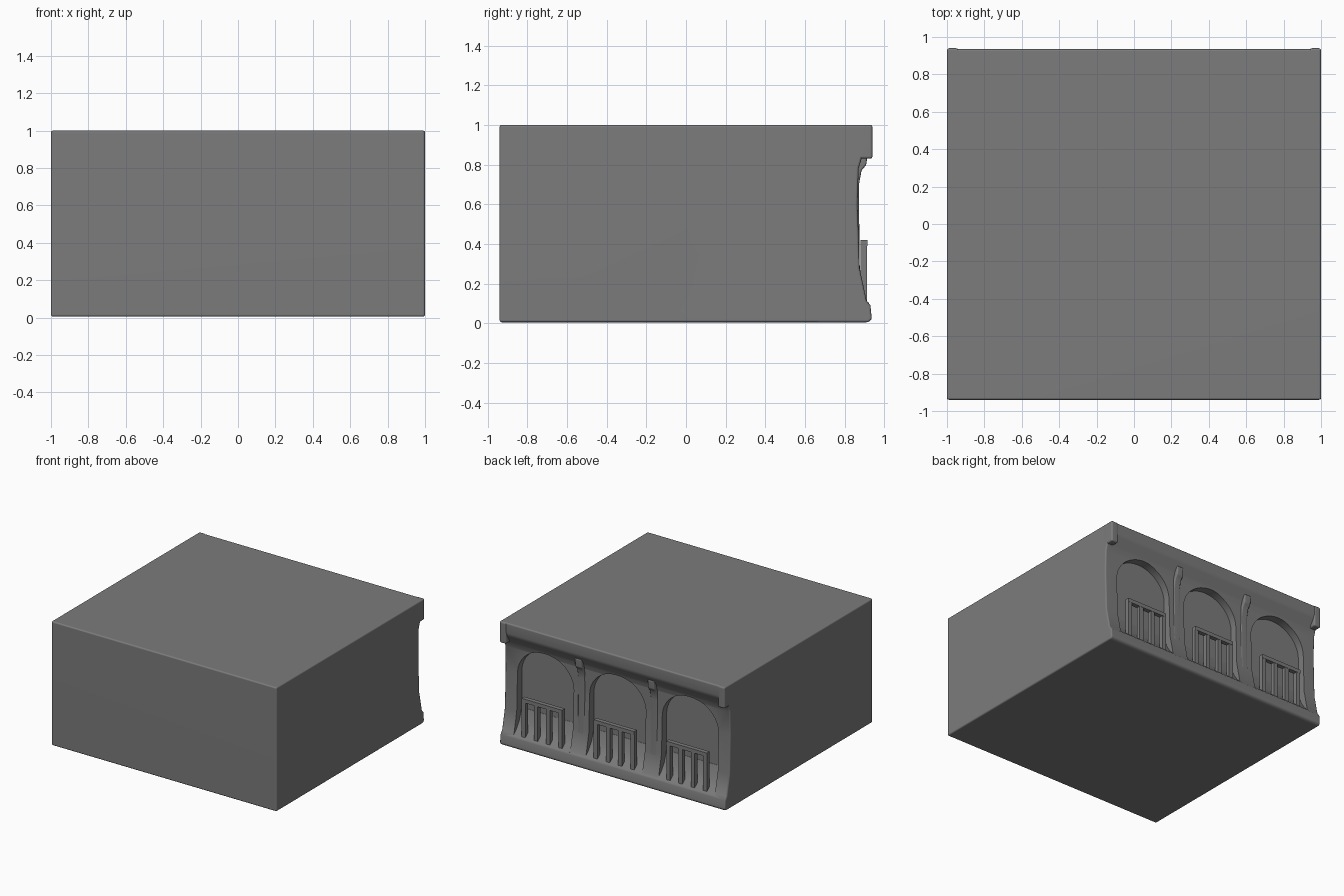
import bpy, bmesh, math

if "Cube" in bpy.data.objects:
    bpy.data.objects.remove(bpy.data.objects["Cube"])

BAYS = (-0.645, 0.0, 0.64)
DARK = bpy.data.materials.new("dark_grey")
DARK.diffuse_color = (0.2, 0.2, 0.2, 1)
DARK.use_nodes = True
DARK.node_tree.nodes["Principled BSDF"].inputs["Base Color"].default_value = DARK.diffuse_color


def activate(obj):
    bpy.ops.object.select_all(action='DESELECT')
    obj.select_set(True)
    bpy.context.view_layer.objects.active = obj


def bevel(obj, width, segments=3):
    activate(obj)
    m = obj.modifiers.new("soft_edges", 'BEVEL')
    m.width, m.segments = width, segments
    m.limit_method, m.angle_limit = 'ANGLE', math.radians(35)
    bpy.ops.object.modifier_apply(modifier=m.name)


def smooth(obj):
    activate(obj)
    bpy.ops.object.shade_smooth_by_angle(angle=math.radians(35))
    m = obj.modifiers.new("even_shading", 'WEIGHTED_NORMAL')
    m.keep_sharp = True


def link(name, bm):
    bmesh.ops.recalc_face_normals(bm, faces=bm.faces)
    mesh = bpy.data.meshes.new(name)
    bm.to_mesh(mesh)
    bm.free()
    mesh.materials.append(DARK)
    obj = bpy.data.objects.new(name, mesh)
    bpy.context.collection.objects.link(obj)
    return obj


def prism(name, points, offset):
    """Close a polygon of 3D points and extrude it along offset."""
    bm = bmesh.new()
    face = bm.faces.new([bm.verts.new(p) for p in points])
    ext = bmesh.ops.extrude_face_region(bm, geom=[face])
    moved = [g for g in ext['geom'] if isinstance(g, bmesh.types.BMVert)]
    bmesh.ops.translate(bm, vec=offset, verts=moved)
    return link(name, bm)


def across(name, profile, x0, x1):
    """Extrude a (y, z) side profile from x0 to x1."""
    return prism(name, [(x0, y, z) for y, z in profile], (x1 - x0, 0, 0))


def add_box(bm, x0, x1, y0, y1, z0, z1):
    v = bmesh.ops.create_cube(bm, size=1)['verts']
    bmesh.ops.scale(bm, vec=(x1 - x0, y1 - y0, z1 - z0), verts=v)
    bmesh.ops.translate(bm, vec=((x0 + x1) / 2, (y0 + y1) / 2, (z0 + z1) / 2), verts=v)


# Building block: side profile with plinth, battered wall and coved cornice on the back
profile = [(-0.94, 0.005), (0.92, 0.005), (0.937, 0.02), (0.93, 0.09), (0.91, 0.115),
           (0.875, 0.28), (0.865, 0.6), (0.87, 0.78), (0.885, 0.83), (0.925, 0.89),
           (0.935, 0.92), (0.935, 1.0), (-0.94, 1.0)]
body = across("building_block", profile, -1, 1)
bevel(body, 0.014)

# Arched bays cut into the back wall
for cx in BAYS:
    arch = [(cx - 0.25, 0.10), (cx + 0.25, 0.10)]
    arch += [(cx + 0.25 * math.cos(a), 0.58 + 0.23 * math.sin(a))
             for a in (math.pi * i / 24 for i in range(25))]
    cutter = prism("arch_cutter", [(x, 0.81, z) for x, z in arch], (0, 0.3, 0))
    cutter.hide_render = True
    activate(body)
    m = body.modifiers.new("arch", 'BOOLEAN')
    m.operation, m.object, m.solver = 'DIFFERENCE', cutter, 'EXACT'
    bpy.ops.object.modifier_apply(modifier=m.name)
    bpy.data.objects.remove(cutter)
smooth(body)

# Sloping sills that sweep from the niche wall down to the plinth
for cx in BAYS:
    sill = across("sill", [(0.80, 0.08), (0.93, 0.08), (0.92, 0.105), (0.88, 0.14),
                           (0.84, 0.20), (0.812, 0.29), (0.80, 0.29)], cx - 0.252, cx + 0.252)
    smooth(sill)

# Piers between the bays, flaring into brackets under the cornice
pier_profile = [(0.80, 0.09), (0.90, 0.09), (0.89, 0.16), (0.875, 0.3), (0.872, 0.7),
                (0.885, 0.77), (0.91, 0.80), (0.915, 0.87), (0.80, 0.87)]
for cx in (-0.325, 0.32):
    pier = across("pier", pier_profile, cx - 0.03, cx + 0.03)
    bevel(pier, 0.01)
    smooth(pier)

# Corner brackets closing the cornice at both ends
for side in (-1, 1):
    bm = bmesh.new()
    add_box(bm, *sorted((side * 0.94, side * 1.0)), 0.84, 0.94, 0.83, 1.0)
    bracket = link("corner_bracket", bm)
    bevel(bracket, 0.012)
    smooth(bracket)

# Balcony railings: top rail and four upright bars
for cx in BAYS:
    bm = bmesh.new()
    add_box(bm, cx - 0.18, cx + 0.18, 0.88, 0.915, 0.39, 0.42)
    for i in range(4):
        x = cx - 0.163 + i * 0.326 / 3
        add_box(bm, x - 0.017, x + 0.017, 0.88, 0.913, 0.10, 0.395)
    link("railing", bm)
